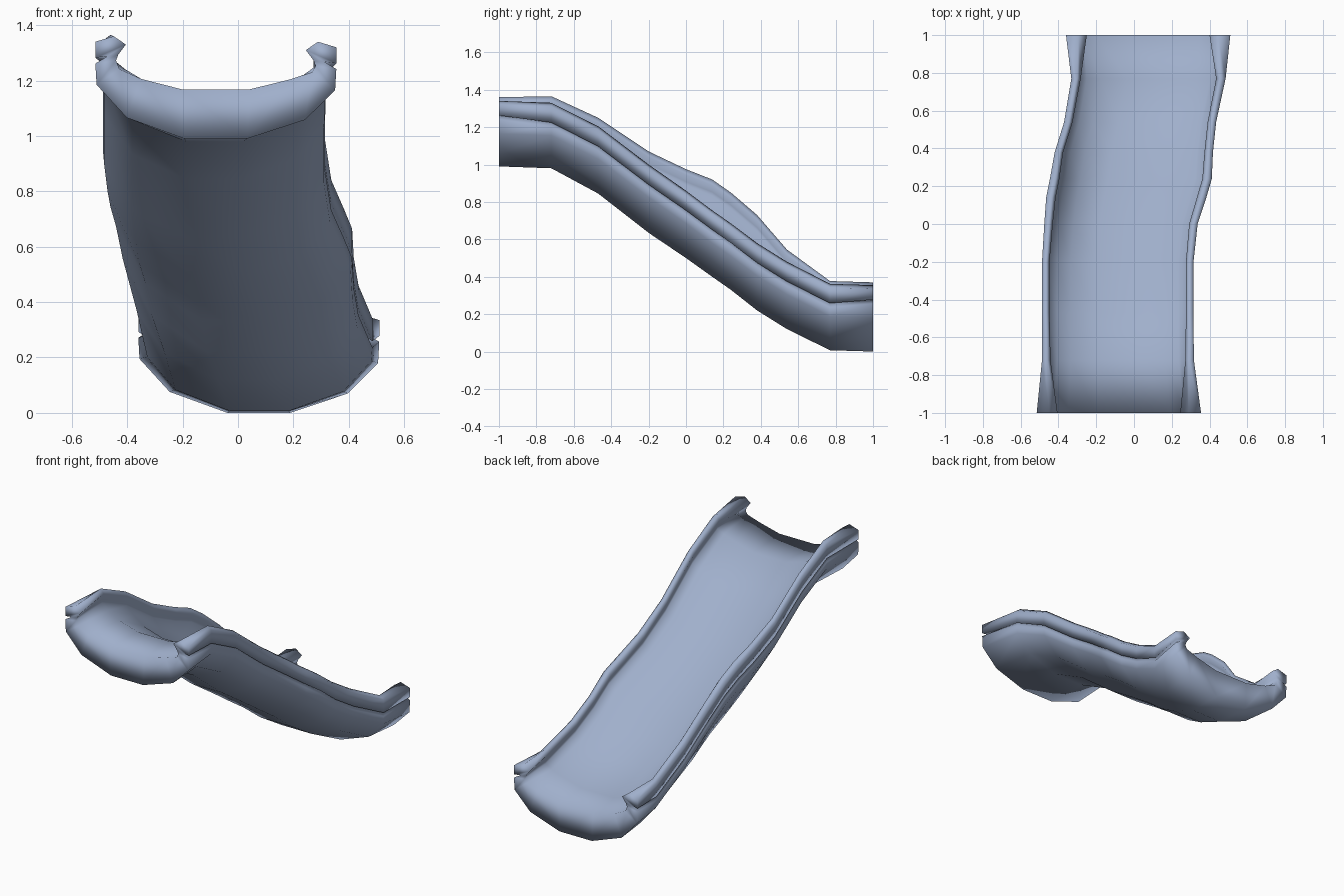
import bpy, bmesh

cube = bpy.data.objects.get("Cube")
if cube:
    bpy.data.objects.remove(cube)

blue = bpy.data.materials.new("slide_blue")
blue.use_nodes = True
color = (0.35, 0.43, 0.60, 1)
blue.diffuse_color = color
blue.node_tree.nodes["Principled BSDF"].inputs["Base Color"].default_value = color

# Stations along the chute: y, left edge x, right edge x, underside z,
# rail rise on the -x side, rail rise on the +x side, rail width
stations = [
    (-1.00, -.515, .355, .99, .37, .35, .11),
    (-.72, -.487, .317, .98, .385, .35, .045),
    (-.47, -.487, .315, .845, .405, .36, .04),
    (-.20, -.487, .315, .635, .435, .365, .04),
    (0, -.475, .337, .50, .475, .36, .045),
    (.14, -.465, .383, .40, .52, .355, .05),
    (.24, -.445, .412, .33, .52, .355, .05),
    (.38, -.42, .418, .22, .51, .36, .045),
    (.54, -.37, .435, .12, .425, .36, .045),
    (.77, -.332, .485, .007, .37, .355, .05),
    (1.00, -.36, .51, .00, .37, .355, .11),
]

# Half profile from underside to floor: fraction of half width,
# rail widths to step inward, height, rail widths to add to the height
profile = [
    (.26, 0, 0, 0), (.74, 0, .07, 0), (.99, 0, .18, 0), (1, 0, .207, .45),
    (1, .4, .25, .3), (1, 0, .23, .43), (1, 0, .335, 0),
    (1, .6, .355, 0), (1, 1, .325, 0), (1, .75, .288, 0),
    (.98, .6, .267, 0), (.8, 0, .243, 0), (.62, 0, .215, 0), (.28, 0, .178, 0),
]


def half_section(station, side):
    y, left, right, base, rise_l, rise_r, rail = station
    middle, half = (left + right) / 2, (right - left) / 2
    extra = (rise_r if side > 0 else rise_l) - .355
    points = []
    for frac, step, h, flare in profile:
        # The outer part of the wall and its rail rise together in the bend
        lift = extra * min(1, max(0, (frac - .6) / .35)) + flare * rail
        points.append((middle + side * (frac * half - step * rail), y, base + h + lift))
    return points


# Loft the closed sections into one solid chute with rolled rails
bm = bmesh.new()
rings = []
for st in stations:
    loop = half_section(st, 1) + half_section(st, -1)[::-1]
    rings.append([bm.verts.new(p) for p in loop])
n = len(rings[0])
for a, b in zip(rings, rings[1:]):
    for i in range(n):
        j = (i + 1) % n
        bm.faces.new((a[i], a[j], b[j], b[i]))

# End caps, paired across the wall thickness
half = len(profile)
for ring in (rings[0], rings[-1]):
    bm.faces.new((ring[0], ring[half - 1], ring[half], ring[-1]))
    for part in (ring[:half], ring[half:][::-1]):
        for i in range(half // 2 - 1):
            bm.faces.new((part[i], part[i + 1], part[half - 2 - i], part[half - 1 - i]))
bmesh.ops.recalc_face_normals(bm, faces=bm.faces)
for f in bm.faces:
    f.smooth = True

mesh = bpy.data.meshes.new("slide_chute")
bm.to_mesh(mesh)
bm.free()
mesh.materials.append(blue)
chute = bpy.data.objects.new("slide_chute", mesh)
bpy.context.collection.objects.link(chute)
